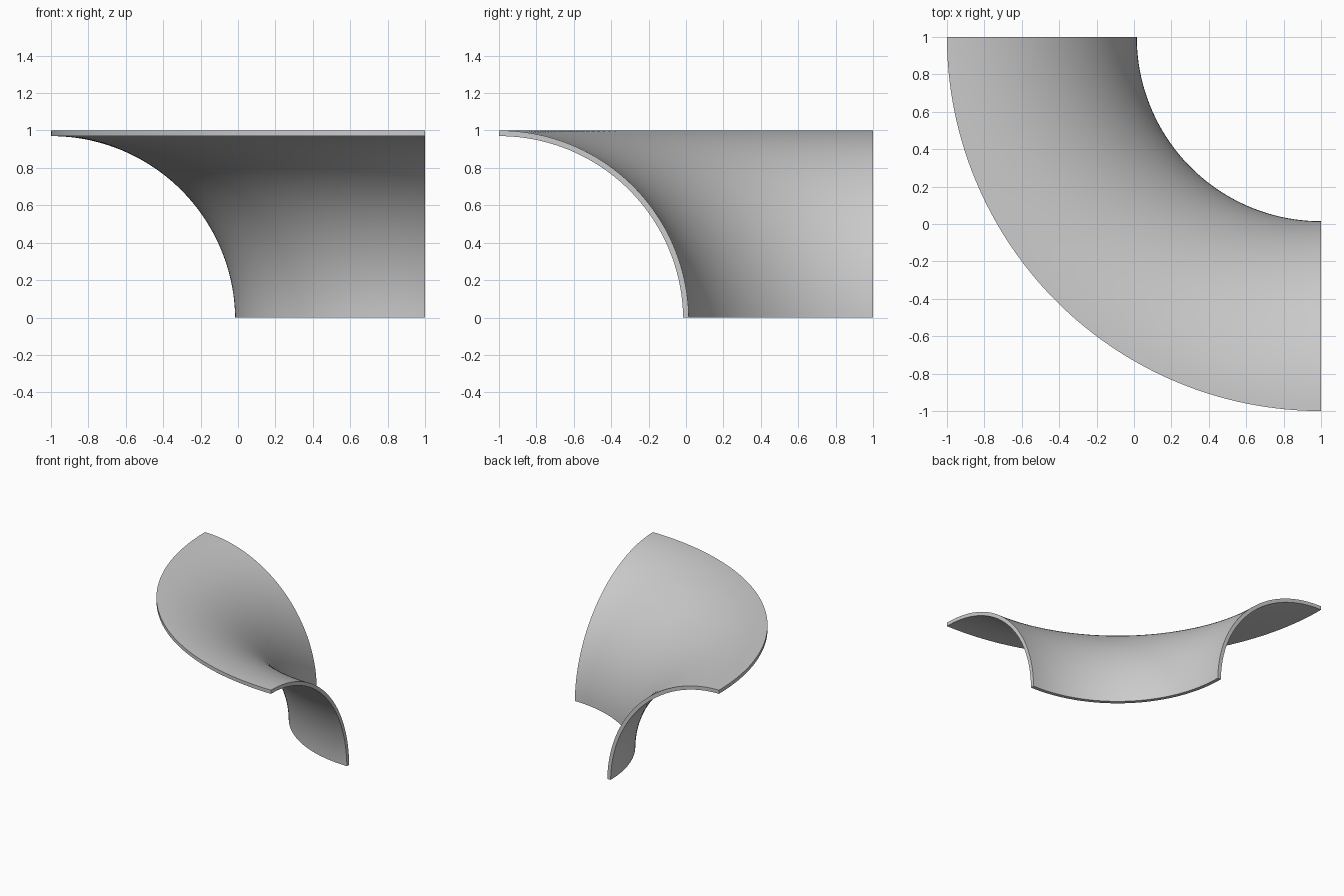
import bpy, bmesh, math
from mathutils import Vector

cube = bpy.data.objects.get("Cube")
if cube:
    bpy.data.objects.remove(cube, do_unlink=True)

ARC_STEPS = 48
SWEEP_STEPS = 64
HALF_WALL = 0.015
AXIS = Vector((1, 1, 0))

grey = bpy.data.materials.new("light_grey")
grey.use_nodes = True
colour = (0.6, 0.6, 0.6, 1)
grey.diffuse_color = colour
grey.node_tree.nodes["Principled BSDF"].inputs["Base Color"].default_value = colour


def arc(radius):
    """Quarter arc from the top rim down to the foot, cut off at the ground."""
    drop = HALF_WALL
    end = math.acos(drop / radius)
    return [Vector((1 - 0, -1 + radius * math.sin(end * i / ARC_STEPS),
                    radius * math.cos(end * i / ARC_STEPS) - drop))
            for i in range(ARC_STEPS + 1)]


# Curved wall section: outer arc and inner arc joined as a strip of quads
bm = bmesh.new()
outer = [bm.verts.new(p) for p in arc(1 + HALF_WALL)]
inner = [bm.verts.new(p) for p in arc(1 - HALF_WALL)]
section = [bm.faces.new((outer[i], outer[i + 1], inner[i + 1], inner[i]))
           for i in range(ARC_STEPS)]

# Sweep the section a quarter turn about the vertical axis, keeping both end caps
start_cap = bmesh.ops.duplicate(bm, geom=section)
bmesh.ops.spin(bm, geom=section + list({e for f in section for e in f.edges}),
               cent=AXIS, axis=(0, 0, 1), angle=-math.pi / 2, steps=SWEEP_STEPS)
bmesh.ops.remove_doubles(bm, verts=bm.verts, dist=1e-5)
bmesh.ops.recalc_face_normals(bm, faces=bm.faces)

mesh = bpy.data.meshes.new("curved_shell")
bm.to_mesh(mesh)
bm.free()
mesh.materials.append(grey)
shell = bpy.data.objects.new("curved_shell", mesh)
bpy.context.collection.objects.link(shell)

# Smooth surfaces with crisp rims
bpy.ops.object.select_all(action="DESELECT")
shell.select_set(True)
bpy.context.view_layer.objects.active = shell
bpy.ops.object.shade_smooth_by_angle(angle=math.radians(35))
